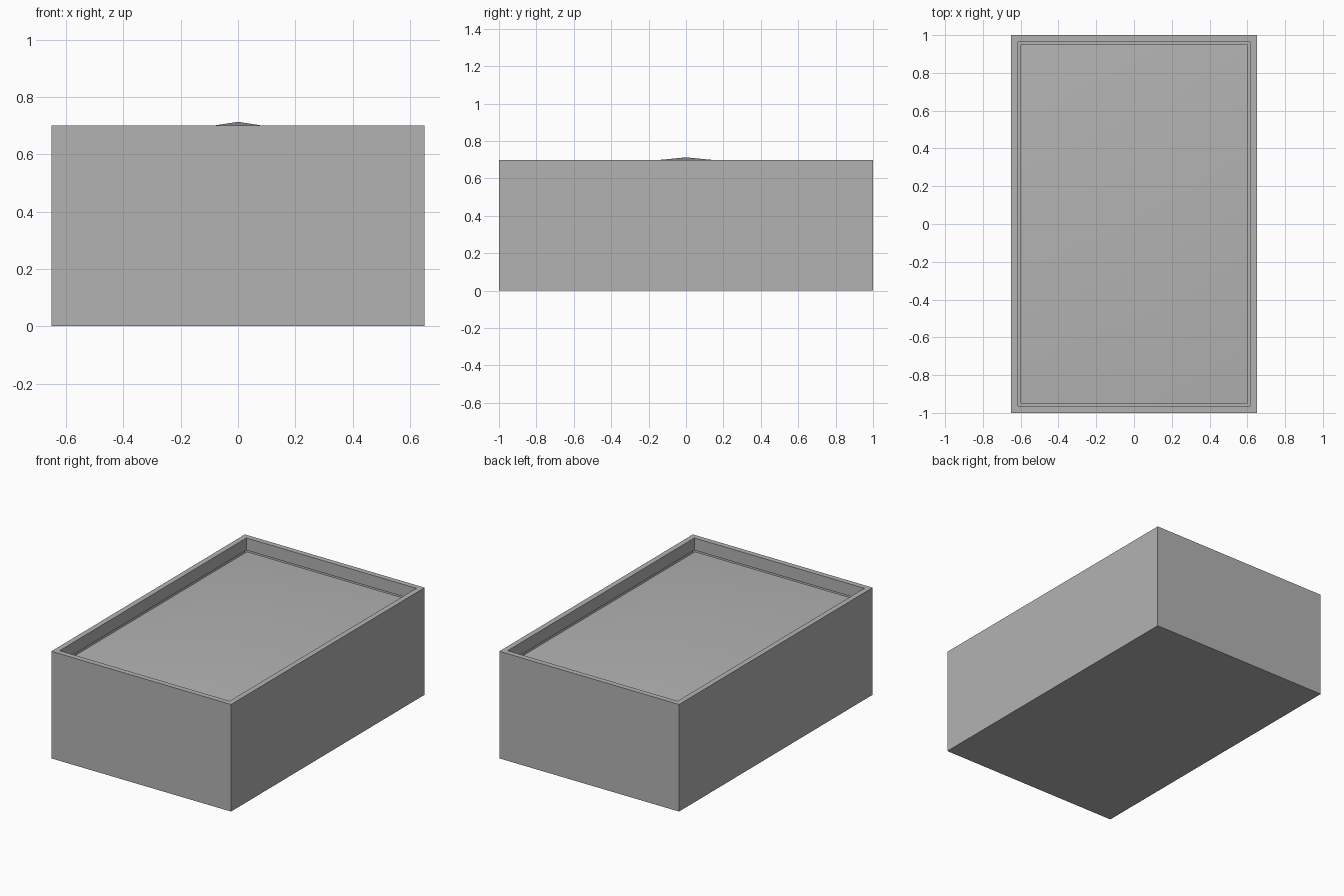
import bpy
import bmesh
from mathutils import Vector

cube = bpy.data.objects.get("Cube")
if cube:
    bpy.data.objects.remove(cube, do_unlink=True)

HALF_X, HALF_Y, HEIGHT = 0.65, 1.0, 0.70
WALL = 0.05
FILL_EDGE, FILL_PEAK = 0.62, 0.713

grey = bpy.data.materials.new("plain grey")
grey.use_nodes = True
colour = (0.45, 0.45, 0.45, 1)
grey.diffuse_color = colour
grey.node_tree.nodes["Principled BSDF"].inputs["Base Color"].default_value = colour


def add_object(name, bm):
    bmesh.ops.recalc_face_normals(bm, faces=bm.faces)
    mesh = bpy.data.meshes.new(name)
    bm.to_mesh(mesh)
    bm.free()
    mesh.materials.append(grey)
    obj = bpy.data.objects.new(name, mesh)
    bpy.context.collection.objects.link(obj)
    return obj


# Box with an even rim and a recess sunk to the edge of the filling
bm = bmesh.new()
bmesh.ops.create_cube(bm, size=1)
bmesh.ops.scale(bm, vec=(2 * HALF_X, 2 * HALF_Y, HEIGHT), verts=bm.verts)
bmesh.ops.translate(bm, vec=(0, 0, HEIGHT / 2), verts=bm.verts)
bm.normal_update()
top = max(bm.faces, key=lambda f: f.calc_center_median().z)
bmesh.ops.inset_region(bm, faces=[top], thickness=WALL)
recess = bmesh.ops.extrude_discrete_faces(bm, faces=[top])["faces"]
bmesh.ops.translate(bm, vec=(0, 0, FILL_EDGE - HEIGHT), verts=recess[0].verts)
bmesh.ops.delete(bm, geom=recess, context="FACES_ONLY")
add_object("box", bm)

# Gently peaked filling that closes the recess
bm = bmesh.new()
bmesh.ops.create_grid(bm, x_segments=1, y_segments=1, size=1)
bmesh.ops.scale(bm, vec=(HALF_X - WALL, HALF_Y - WALL, 1), verts=bm.verts)
bmesh.ops.translate(bm, vec=(0, 0, FILL_EDGE), verts=bm.verts)
peak = bmesh.ops.poke(bm, faces=bm.faces[:])["verts"][0]
peak.co = Vector((0, 0, FILL_PEAK))
filling = add_object("filling", bm)
if sum(p.normal.z for p in filling.data.polygons) < 0:
    filling.data.flip_normals()
filling.data.shade_smooth()
